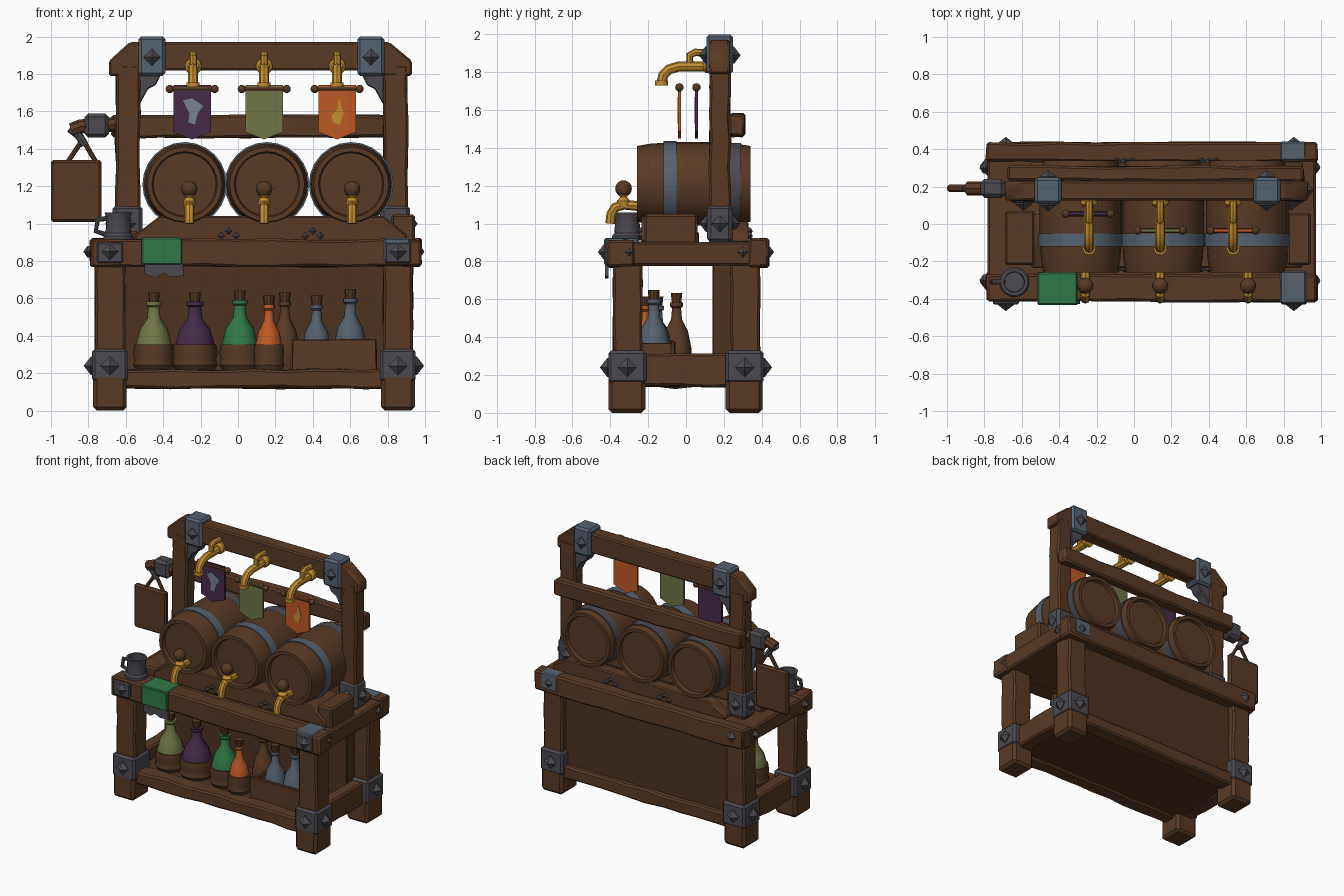
import bpy, bmesh, math, random
from mathutils import Vector

random.seed(4)
if "Cube" in bpy.data.objects:
    bpy.data.objects.remove(bpy.data.objects["Cube"])


def material(name, rgb):
    linear = [((c / 255 + 0.055) / 1.055) ** 2.4 for c in rgb] + [1]
    m = bpy.data.materials.new(name)
    m.use_nodes = True
    m.diffuse_color = linear
    m.node_tree.nodes["Principled BSDF"].inputs["Base Color"].default_value = linear
    return m


wood = material("wood", (90, 58, 36))
dark_wood = material("dark wood", (78, 50, 31))
steel = material("blue steel", (86, 98, 111))
iron = material("dark iron", (76, 74, 80))
brass = material("brass", (196, 142, 48))
green = material("green", (48, 122, 70))
purple = material("purple", (70, 42, 74))
orange = material("orange", (190, 90, 38))
olive = material("olive", (112, 118, 70))
pale = material("pale blue", (116, 130, 150))


def finish(name, bm, mat):
    bmesh.ops.recalc_face_normals(bm, faces=bm.faces)
    mesh = bpy.data.meshes.new(name)
    bm.to_mesh(mesh)
    bm.free()
    obj = bpy.data.objects.new(name, mesh)
    mesh.materials.append(mat)
    bpy.context.collection.objects.link(obj)
    return obj


def box(name, x, y, z, mat=wood, bevel=0.012, cuts=0, wobble=0.006):
    """Bevelled box from ranges; cuts add hand-hewn waviness along its longest side."""
    bm = bmesh.new()
    bmesh.ops.create_cube(bm, size=1)
    spans = (x, y, z)
    for v in bm.verts:
        v.co = Vector([sum(s) / 2 + c * (s[1] - s[0]) for s, c in zip(spans, v.co)])
    if cuts:
        axis = max(range(3), key=lambda i: spans[i][1] - spans[i][0])
        length = spans[axis][1] - spans[axis][0]
        along = [e for e in bm.edges
                 if abs(e.verts[0].co[axis] - e.verts[1].co[axis]) > length * 0.9]
        bmesh.ops.subdivide_edges(bm, edges=along, cuts=cuts, use_grid_fill=True)
        for v in bm.verts:
            v.co += Vector([random.uniform(-wobble, wobble) for _ in range(3)])
    edges = [e for e in bm.edges if e.calc_face_angle(0) > 0.6]
    bmesh.ops.bevel(bm, geom=edges, offset=bevel, segments=1, affect='EDGES')
    return finish(name, bm, mat)


def prism(name, outline, y0, y1, mat, bevel=0):
    """Extrude an x-z outline between two depths."""
    bm = bmesh.new()
    face = bm.faces.new([bm.verts.new((x, y0, z)) for x, z in outline])
    out = bmesh.ops.extrude_face_region(bm, geom=[face])["geom"]
    for v in out:
        if isinstance(v, bmesh.types.BMVert):
            v.co.y = y1
    if bevel:
        bmesh.ops.bevel(bm, geom=bm.edges[:], offset=bevel, segments=1, affect='EDGES')
    return finish(name, bm, mat)


def lathe(name, profile, loc, mat, direction=(0, 0, 1), sides=20):
    """Spin (radius, height) points about an axis."""
    bm = bmesh.new()
    rings = []
    for r, h in profile:
        angles = [math.tau * i / sides for i in range(sides)]
        rings.append([bm.verts.new((r * math.cos(a), r * math.sin(a), h)) for a in angles])
    for a, b in zip(rings, rings[1:]):
        for i in range(sides):
            j = (i + 1) % sides
            bm.faces.new((a[i], a[j], b[j], b[i]))
    bm.faces.new(rings[0])
    bm.faces.new(rings[-1])
    bmesh.ops.remove_doubles(bm, verts=bm.verts, dist=0.0002)
    obj = finish(name, bm, mat)
    obj.rotation_mode = 'QUATERNION'
    obj.rotation_quaternion = Vector(direction).to_track_quat('Z', 'Y')
    obj.location = loc
    return obj


def tube(name, points, radius, mat):
    curve = bpy.data.curves.new(name, 'CURVE')
    curve.dimensions = '3D'
    curve.bevel_depth, curve.bevel_resolution, curve.use_fill_caps = radius, 2, True
    line = curve.splines.new('POLY')
    line.points.add(len(points) - 1)
    for p, co in zip(line.points, points):
        p.co = (*co, 1)
    temp = bpy.data.objects.new(name, curve)
    mesh = bpy.data.meshes.new_from_object(temp)
    bpy.data.objects.remove(temp)
    mesh.materials.clear()
    mesh.materials.append(mat)
    obj = bpy.data.objects.new(name, mesh)
    bpy.context.collection.objects.link(obj)


def ball(name, loc, radius, mat):
    bm = bmesh.new()
    bmesh.ops.create_uvsphere(bm, u_segments=12, v_segments=8, radius=radius)
    finish(name, bm, mat).location = loc


def stud(loc, direction, size=0.045):
    lathe("stud", [(size, -0.01), (size, 0.006), (0, size * 0.9)], loc, iron, direction, 4)


# Counter: top, shelf, back panel and rails
MID = 0.085
box("counter_top", (-0.78, 0.97), (-0.4, 0.42), (0.78, 0.9), cuts=9)
box("counter_back_lip", (-0.79, 0.98), (0.33, 0.435), (0.77, 0.92), cuts=8)
box("counter_front_lip", (-0.79, 0.98), (-0.415, -0.27), (0.77, 0.915), cuts=8)
box("shelf", (-0.66, 0.82), (-0.33, 0.33), (0.14, 0.215), dark_wood)
box("back_panel", (-0.66, 0.82), (0.14, 0.34), (0.19, 0.79), dark_wood, 0.005)
box("front_rail", (-0.65, 0.82), (-0.37, -0.26), (0.12, 0.22), cuts=9)
box("back_rail", (-0.65, 0.82), (0.27, 0.38), (0.12, 0.22), cuts=9)

# Legs, feet, iron sleeves and corner plates
for s in (-1, 1):
    cx = MID + s * 0.77
    box("side_rail", (cx - 0.05, cx + 0.05), (-0.25, 0.25), (0.14, 0.31), cuts=4)
    for t in (-1, 1):
        cy = t * 0.31
        box("leg", (cx - 0.08, cx + 0.08), (cy - 0.075, cy + 0.08), (0.1, 0.8), cuts=5, wobble=0.004)
        box("foot", (cx - 0.09, cx + 0.09), (cy - 0.1, cy + 0.095), (0, 0.2), bevel=0.02)
        box("leg_sleeve", (cx - 0.095, cx + 0.095), (cy - 0.1, cy + 0.1), (0.155, 0.33), iron, 0.015)
        stud((cx, cy + t * 0.1, 0.24), (0, t, 0), 0.05)
        stud((cx + s * 0.095, cy, 0.24), (s, 0, 0), 0.05)
        stud((cx, t * 0.425, 0.85), (0, t, 0))
        stud((MID + s * 0.885, t * 0.3, 0.85), (s, 0, 0), 0.03)
        edge = sorted((t * 0.34, t * 0.43))
        box("corner_plate", (cx - 0.07, cx + 0.07), edge, (0.79, 0.9), iron, 0.008)
    box("counter_cap", (0.78, 0.92), (-0.425, -0.25) if s < 0 else (0.34, 0.44), (0.8, 0.922), steel, 0.008)

# Upper frame: posts, crossbeams, iron fittings
prism("top_beam", [(-0.69, 1.79), (-0.69, 1.87), (-0.58, 1.97), (0.81, 1.97), (0.93, 1.87),
                   (0.93, 1.79), (0.78, 1.79), (0.76, 1.82), (-0.52, 1.82), (-0.54, 1.79)],
      0.125, 0.23, wood, 0.01)
box("back_crossbeam", (-0.68, 0.91), (0.23, 0.31), (1.46, 1.58), cuts=8)
FRAME = 0.125
for s in (-1, 1):
    px = FRAME + s * 0.715
    box("post", (px - 0.065, px + 0.065), (0.125, 0.235), (0.89, 1.85), cuts=6)
    bx = FRAME + s * 0.585
    box("beam_sleeve", (bx - 0.072, bx + 0.072), (0.108, 0.248), (1.79, 2), steel, 0.015)
    stud((bx, 0.108, 1.89), (0, -1, 0))
    stud((bx, 0.248, 1.89), (0, 1, 0))
    gx = FRAME + s * 0.655
    prism("gusset", [(gx, 1.8), (gx - s * 0.12, 1.8), (gx - s * 0.09, 1.74),
                     (gx - s * 0.05, 1.72), (gx, 1.63)], 0.135, 0.225, iron, 0.006)
    box("post_shoe", (px - 0.08, px + 0.08), (0.112, 0.245), (0.9, 1.1), iron, 0.02)
    stud((px + s * 0.08, 0.18, 1.0), (s, 0, 0))
    stud((px, 0.112, 1.0), (0, -1, 0))
    stud((px, 0.245, 1.0), (0, 1, 0))

# Barrel cradle
for y0, y1, top in ((-0.235, 0.05, 1.04), (0.24, 0.33, 1.01)):
    prism("cradle", [(-0.55, 0.9), (-0.55, 0.94), (-0.42, top), (0.78, top), (0.9, 0.94), (0.9, 0.9)],
          y0, y1, wood, 0.008)
box("cradle_block_right", (-0.69, -0.53), (-0.22, 0.07), (0.89, 0.96))
box("cradle_block_left", (0.82, 0.945), (-0.22, 0.06), (0.89, 1.05))
for x in (-0.05, 0.4):
    for dx, dz in ((-0.04, 0), (0, 0.025), (0.04, 0)):
        stud((x + dx, -0.24, 0.935 + dz), (0, -1, 0), 0.02)
        stud((x + dx, 0.335, 0.935 + dz), (0, 1, 0), 0.02)

# Barrels with hoops and taps
half = [(0, 0.025), (0.168, 0.025), (0.175, 0), (0.2, 0), (0.212, 0.07), (0.22, 0.18)]
barrel = half + [(r, 0.6 - h) for r, h in reversed(half)]
for x in (-0.285, 0.155, 0.605):
    lathe("barrel", barrel, (x, 0.34, 1.21), wood, (0, -1, 0), 24)
    for y, r, m in ((-0.05, 0.226, steel), (0.29, 0.216, iron)):
        lathe("barrel_hoop", [(r - 0.02, 0), (r, 0), (r, 0.07), (r - 0.02, 0.07)],
              (x, y, 1.21), m, (0, -1, 0), 24)
for x in (-0.26, 0.14, 0.61):
    tube("barrel_tap", [(x, -0.22, 1.09), (x, -0.33, 1.1), (x, -0.375, 1.085),
                        (x, -0.395, 1.05), (x, -0.4, 1.0)], 0.026, brass)
    lathe("tap_stem", [(0.03, 0), (0.035, 0.03), (0.018, 0.05), (0.03, 0.065)], (x, -0.33, 1.09), brass, sides=12)
    ball("tap_knob", (x, -0.33, 1.185), 0.044, wood)

# Beam taps
for x in (-0.24, 0.14, 0.53):
    lathe("beam_tap_flange", [(0.045, 0), (0.045, 0.025), (0.03, 0.04)], (x, 0.13, 1.84), brass, (0, -1, 0), 12)
    tube("beam_tap", [(x, 0.12, 1.83), (x, -0.04, 1.83), (x, -0.09, 1.815),
                      (x, -0.12, 1.785), (x, -0.13, 1.74)], 0.027, brass)
    lathe("beam_tap_lip", [(0.035, 0), (0.035, 0.025)], (x, -0.13, 1.73), brass, sides=12)
    tube("beam_tap_handle", [(x, 0.02, 1.83), (x, 0.02, 1.89), (x, 0.05, 1.905), (x, 0.12, 1.9)], 0.02, brass)

# Banners with painted emblems
blot = [(-0.05, 1.66), (0.0, 1.67), (0.06, 1.63), (0.03, 1.59), (0.015, 1.53), (-0.02, 1.54), (-0.015, 1.59)]
flame = [(0.01, 1.67), (0.035, 1.59), (0.015, 1.53), (-0.02, 1.54), (-0.03, 1.58), (0, 1.61)]
for x, y, cloth, mark, paint in ((-0.245, 0.055, purple, blot, pale), (0.14, -0.035, olive, None, None),
                                 (0.53, -0.035, orange, flame, brass)):
    tube("banner_rod", [(x - 0.12, y, 1.72), (x + 0.12, y, 1.72)], 0.014, wood)
    for s in (-1, 1):
        ball("rod_end", (x + s * 0.12, y, 1.72), 0.022, wood)
    prism("banner", [(x - 0.1, 1.74), (x + 0.1, 1.74), (x + 0.1, 1.49), (x, 1.45), (x - 0.1, 1.49)],
          y - 0.008, y + 0.008, cloth)
    if mark:
        prism("banner_emblem", [(x + a, b) for a, b in mark], y - 0.011, y - 0.007, paint)

# Hanging sign on its arm
tube("sign_arm", [(-0.66, 0.19, 1.53), (-0.84, 0.19, 1.52), (-0.89, 0.19, 1.5)], 0.038, wood)
box("sign_arm_sleeve", (-0.82, -0.69), (0.14, 0.24), (1.46, 1.59), iron, 0.02)
tube("sign_hook", [(-0.9, 0.19, 1.51), (-0.85, 0.19, 1.47), (-0.82, 0.19, 1.42)], 0.022, iron)
for x in (-0.91, -0.76):
    tube("sign_strap", [(-0.83, 0.19, 1.45), (x, 0.19, 1.33)], 0.013, wood)
box("sign_board", (-1, -0.73), (0.17, 0.21), (1.01, 1.34))

# Mug and towel
lathe("mug", [(0.08, 0), (0.08, 0.025), (0.068, 0.04), (0.064, 0.12), (0.073, 0.15),
              (0.055, 0.15), (0.052, 0.03), (0, 0.03)], (-0.64, -0.31, 0.91), iron)
tube("mug_handle", [(-0.69, -0.31, 1.03), (-0.75, -0.31, 1.02), (-0.76, -0.31, 0.96), (-0.7, -0.31, 0.94)], 0.014, iron)
box("towel_top", (-0.515, -0.305), (-0.43, -0.26), (0.9, 0.925), green, 0.006)
box("towel_front", (-0.515, -0.3), (-0.432, -0.405), (0.78, 0.92), green, 0.006)
prism("towel_fringe", [(-0.5, 0.79), (-0.295, 0.79), (-0.29, 0.72), (-0.36, 0.715), (-0.4, 0.735),
                       (-0.44, 0.71), (-0.5, 0.73)], -0.428, -0.41, iron)

# Bottles in baskets, and a crate
body = [(0.8, 0), (1, 0.06), (0.98, 0.13), (0.75, 0.22), (0.36, 0.28), (0.3, 0.34), (0.42, 0.35), (0.42, 0.37)]
for x, y, r, h, glass, base in (
        (-0.45, -0.17, 0.1, 0.42, olive, wood), (-0.23, -0.17, 0.11, 0.42, purple, wood),
        (0.01, -0.17, 0.1, 0.43, green, wood), (0.165, -0.22, 0.075, 0.4, orange, wood),
        (0.25, -0.05, 0.08, 0.42, wood, None), (0.42, -0.15, 0.08, 0.4, steel, None),
        (0.6, -0.17, 0.09, 0.44, steel, None)):
    k = h / 0.42
    lathe("bottle", [(a * r, b * k) for a, b in body], (x, y, 0.213), glass, sides=16)
    lathe("cork", [(0.025, 0), (0.032, 0.06)], (x, y, 0.213 + 0.36 * k), wood, sides=10)
    if base:
        lathe("basket", [(r * 0.9, 0), (r * 1.1, 0.03), (r * 1.02, 0.06), (r * 1.1, 0.09), (r * 1.04, 0.14)],
              (x, y, 0.213), base, sides=16)
for y in (-0.26, -0.07):
    box("crate_side", (0.29, 0.74), (y - 0.012, y + 0.012), (0.21, 0.38), cuts=3, bevel=0.004, wobble=0.003)
for x in (0.31, 0.72):
    box("crate_end", (x - 0.012, x + 0.012), (-0.26, -0.07), (0.21, 0.37), bevel=0.004)

# Shading keeps edges crisp
bpy.ops.object.select_all(action='DESELECT')
for obj in bpy.context.scene.objects:
    if obj.type == 'MESH':
        obj.select_set(True)
        bpy.context.view_layer.objects.active = obj
bpy.ops.object.shade_smooth_by_angle(angle=math.radians(35))
